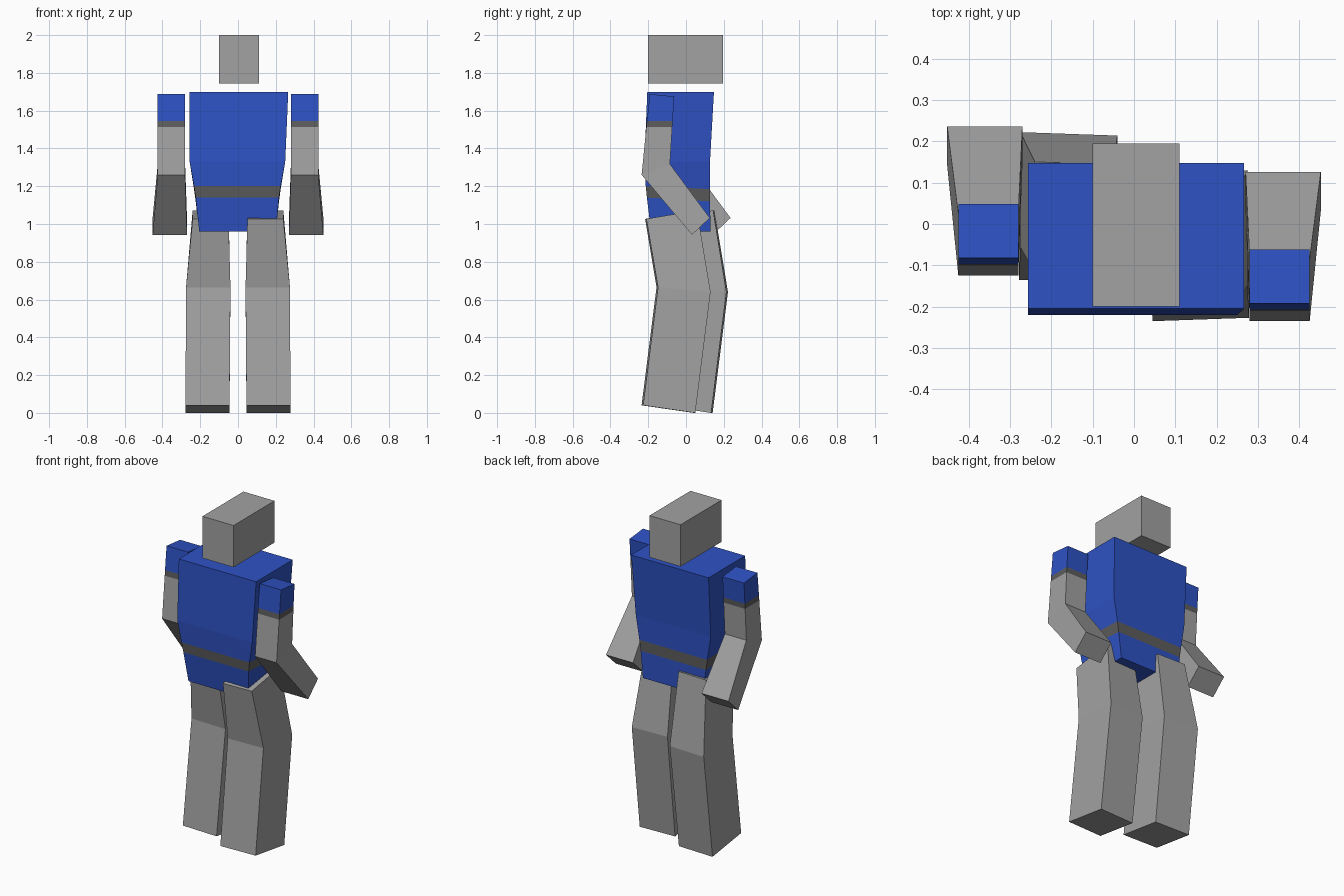
import bpy
import bmesh

default = bpy.data.objects.get("Cube")
if default:
    bpy.data.objects.remove(default, do_unlink=True)


def make_material(name, rgb):
    mat = bpy.data.materials.new(name)
    color = (*rgb, 1.0)
    mat.diffuse_color = color
    mat.use_nodes = True
    for node in mat.node_tree.nodes:
        if node.type == 'BSDF_PRINCIPLED':
            node.inputs["Base Color"].default_value = color
    return mat


GREY = make_material("light grey", (0.36, 0.36, 0.36))
BLUE = make_material("blue", (0.027, 0.084, 0.55))
DARK = make_material("dark grey", (0.11, 0.11, 0.11))


def loft(name, rings, bands, side=1, shift=0.0, yaw=0.0):
    """Four-sided loft; a ring is (x0, x1, front y, front z, back y, back z).
    bands holds the material of each stretch between two rings."""
    mats = list(dict.fromkeys(bands))
    bm = bmesh.new()
    loops = []
    for x0, x1, fy, fz, by, bz in rings:
        mid = (x0 + x1) / 2
        corners = [(x0, fy, fz), (x1, fy, fz), (x1, by, bz), (x0, by, bz)]
        loops.append([bm.verts.new((side * x, y + shift + yaw * (x - mid), z))
                      for x, y, z in corners])
    for low, high, mat in zip(loops, loops[1:], bands):
        for i in range(4):
            j = (i + 1) % 4
            face = bm.faces.new((low[i], low[j], high[j], high[i]))
            face.material_index = mats.index(mat)
    bm.faces.new(loops[0]).material_index = mats.index(bands[0])
    bm.faces.new(loops[-1]).material_index = mats.index(bands[-1])
    bmesh.ops.recalc_face_normals(bm, faces=bm.faces)
    mesh = bpy.data.meshes.new(name)
    bm.to_mesh(mesh)
    bm.free()
    for mat in mats:
        mesh.materials.append(mat)
    obj = bpy.data.objects.new(name, mesh)
    bpy.context.collection.objects.link(obj)
    return obj


# Head: a block floating above the shoulders
loft("head", [(-0.1, 0.11, -0.2, 1.745, 0.195, 1.745),
              (-0.1, 0.11, -0.2, 2.0, 0.195, 2.0)], [GREY])

# Torso: blue shirt with a belt stripe
loft("torso", [(-0.205, 0.2, -0.185, 0.96, 0.13, 0.96),
               (-0.224, 0.217, -0.207, 1.14, 0.127, 1.12),
               (-0.233, 0.226, -0.213, 1.2, 0.127, 1.185),
               (-0.256, 0.25, -0.22, 1.33, 0.127, 1.33),
               (-0.256, 0.266, -0.205, 1.7, 0.148, 1.7)],
     [BLUE, DARK, BLUE, BLUE])

# Limbs: the right side is mirrored and sits further back
ARM = [(0.27, 0.452, 0.032, 0.943, 0.126, 1.032),
       (0.28, 0.425, -0.235, 1.26, -0.085, 1.317),
       (0.28, 0.425, -0.21, 1.513, -0.073, 1.513),
       (0.28, 0.425, -0.207, 1.545, -0.071, 1.545),
       (0.28, 0.425, -0.192, 1.688, -0.062, 1.675)]
LEG = [(0.045, 0.278, -0.231, 0.04, 0.045, 0.0),
       (0.04, 0.275, -0.152, 0.665, 0.126, 0.64),
       (0.05, 0.24, -0.213, 1.027, 0.055, 1.072)]

for label, side, arm_shift, leg_shift in (("left", 1, 0.0, 0.0),
                                          ("right", -1, 0.11, 0.092)):
    loft(label + "_arm", ARM, [GREY, GREY, DARK, BLUE], side, arm_shift)
    loft(label + "_leg", LEG, [GREY, GREY], side, leg_shift, 0.035)
